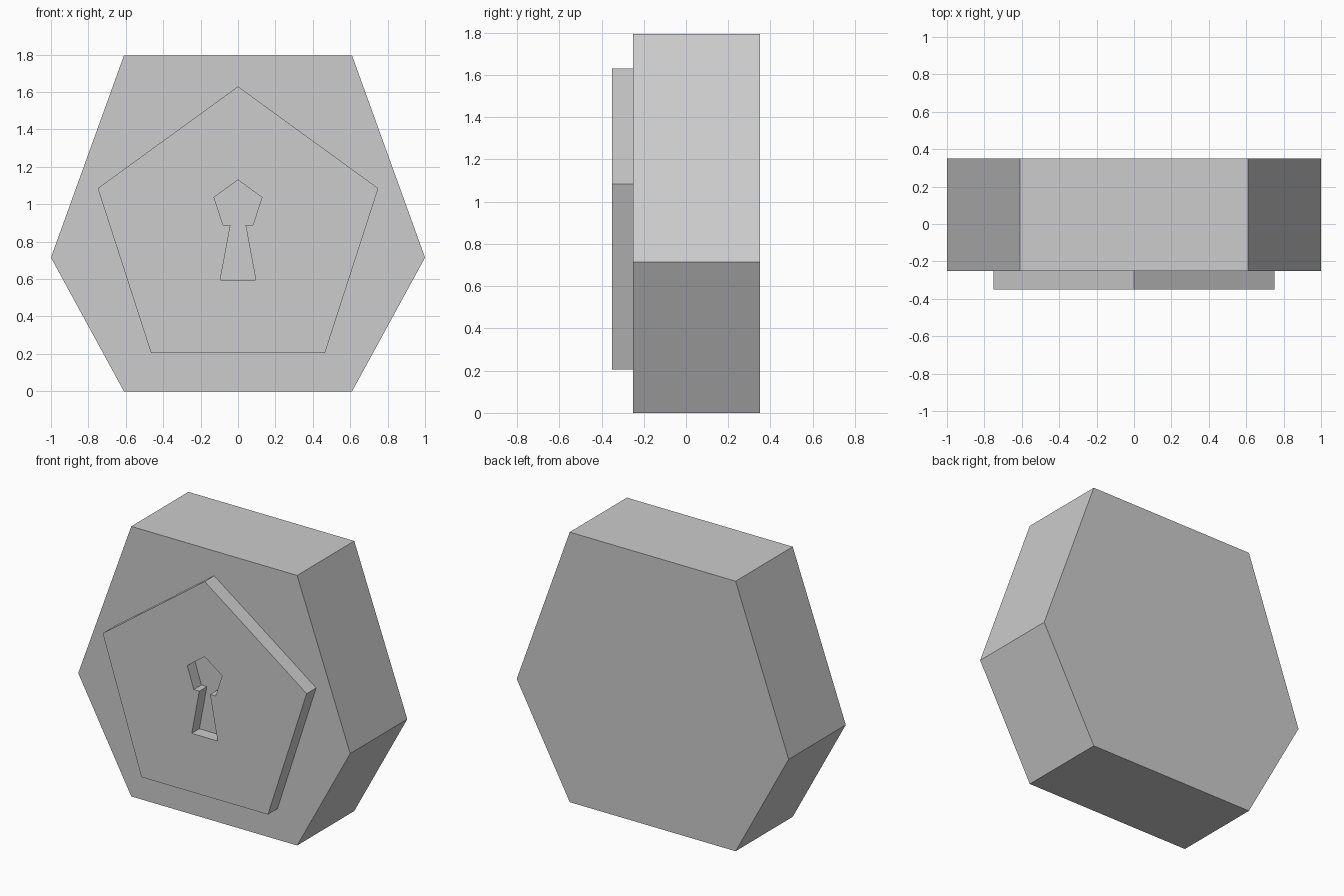
import bpy
import bmesh

if "Cube" in bpy.data.objects:
    bpy.data.objects.remove(bpy.data.objects["Cube"])

grey = bpy.data.materials.new("plain_grey")
grey.diffuse_color = (0.604, 0.604, 0.604, 1)
grey.use_nodes = True
grey.node_tree.nodes["Principled BSDF"].inputs["Base Color"].default_value = grey.diffuse_color


def mirrored(half):
    """Close a right-hand outline (x, z) by mirroring it across x = 0."""
    return half + [(-x, z) for x, z in reversed(half) if x > 0]


def prism(name, outline, y0, y1):
    """Extrude an (x, z) outline from y0 to y1."""
    bm = bmesh.new()
    face = bm.faces.new([bm.verts.new((x, y0, z)) for x, z in outline])
    ext = bmesh.ops.extrude_face_region(bm, geom=[face], use_keep_orig=True)
    moved = [g for g in ext["geom"] if isinstance(g, bmesh.types.BMVert)]
    bmesh.ops.translate(bm, vec=(0, y1 - y0, 0), verts=moved)
    bmesh.ops.recalc_face_normals(bm, faces=bm.faces)
    mesh = bpy.data.meshes.new(name)
    bm.to_mesh(mesh)
    bm.free()
    mesh.materials.append(grey)
    obj = bpy.data.objects.new(name, mesh)
    bpy.context.collection.objects.link(obj)
    return obj


# Thick six-sided body
prism("body", mirrored([(0.61, 0), (1, 0.715), (0.61, 1.795)]), -0.25, 0.35)

# Raised five-sided front plate
plate = prism("front_plate",
              mirrored([(0, 1.63), (0.75, 1.085), (0.465, 0.205)]),
              -0.35, -0.25)

# Keyhole recess cut into the plate
keyhole = prism("keyhole_cutter",
                mirrored([(0, 1.13), (0.128, 1.037), (0.08, 0.89),
                          (0.04, 0.89), (0.095, 0.595)]),
                -0.45, -0.27)
cut = plate.modifiers.new("keyhole", "BOOLEAN")
cut.operation = "DIFFERENCE"
cut.solver = "EXACT"
cut.object = keyhole
keyhole.hide_render = True
keyhole.display_type = "WIRE"
